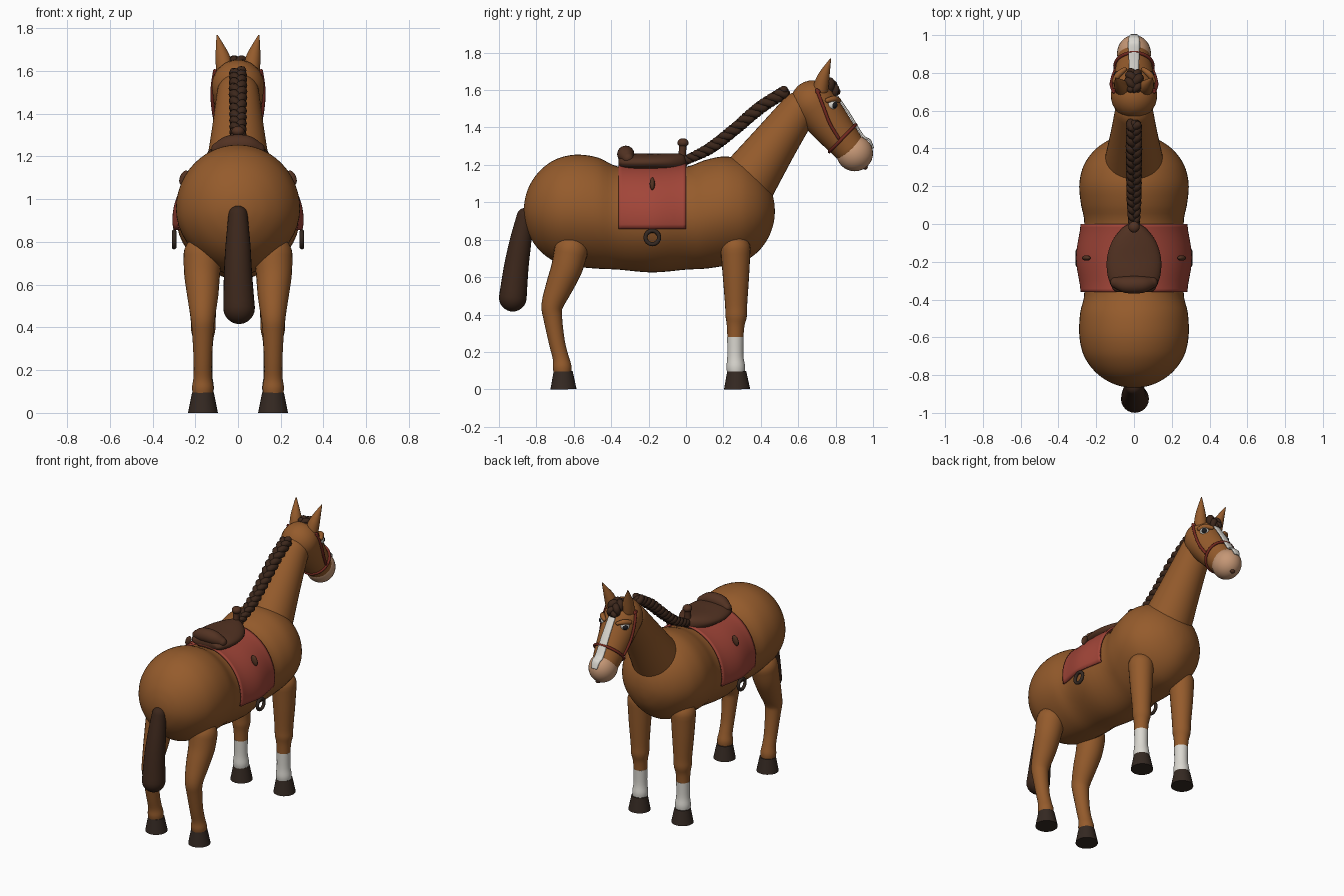
import bpy, bmesh
from math import sin, cos, pi, radians, sqrt
from mathutils import Vector

if "Cube" in bpy.data.objects:
    bpy.data.objects.remove(bpy.data.objects["Cube"])

def mat(name, *c):
    m = bpy.data.materials.new(name)
    m.diffuse_color = (*c, 1)
    m.use_nodes = True
    m.node_tree.nodes["Principled BSDF"].inputs["Base Color"].default_value = m.diffuse_color
    return m

COAT = mat("coat", 0.30, 0.105, 0.025)
HAIR = mat("hair", 0.045, 0.020, 0.011)
LEATHER = mat("leather", 0.085, 0.032, 0.016)
CLOTH = mat("cloth", 0.36, 0.06, 0.04)
STRAP = mat("strap", 0.17, 0.022, 0.014)
SKIN = mat("skin", 0.56, 0.31, 0.18)
WHITE = mat("white", 0.70, 0.68, 0.63)
HOOF = mat("hoof", 0.035, 0.022, 0.016)
BLACK = mat("black", 0.012, 0.012, 0.014)

def finish(ob, name, material):
    ob.name = name
    ob.data.materials.append(material)
    bpy.ops.object.select_all(action='DESELECT')
    ob.select_set(True)
    bpy.context.view_layer.objects.active = ob
    bpy.ops.object.shade_smooth_by_angle(angle=radians(45))
    return ob

def spline(pts, n):
    """Catmull-Rom samples through points of any dimension."""
    if n == 1:
        return [tuple(p) for p in pts]
    P = [pts[0], *pts, pts[-1]]
    out = []
    for i in range(1, len(P) - 2):
        a, b, c, d = P[i - 1:i + 3]
        for k in range(n):
            t = k / n
            out.append(tuple(0.5 * (2 * q + (r - p) * t + (2 * p - 5 * q + 4 * r - s) * t * t
                       + (3 * q - p - 3 * r + s) * t ** 3) for p, q, r, s in zip(a, b, c, d)))
    return out + [tuple(pts[-1])]

def skin(name, rings, material, closed=True, thick=0):
    """Bridge rows of points; closed rows become capped rings."""
    bm = bmesh.new()
    rows = [[bm.verts.new(p) for p in r] for r in rings]
    n = len(rows[0])
    for a, b in zip(rows, rows[1:]):
        for i in range(n if closed else n - 1):
            j = (i + 1) % n
            bm.faces.new((a[i], a[j], b[j], b[i]))
    if closed:
        bm.faces.new(rows[0])
        bm.faces.new(rows[-1])
    bmesh.ops.recalc_face_normals(bm, faces=bm.faces[:])
    me = bpy.data.meshes.new(name)
    bm.to_mesh(me)
    bm.free()
    ob = bpy.data.objects.new(name, me)
    bpy.context.collection.objects.link(ob)
    if thick:
        m = ob.modifiers.new("thickness", 'SOLIDIFY')
        m.thickness, m.offset = thick, 0
    return finish(ob, name, material)

def tube(name, stations, material, sides=24, n=4, ends=(True, True), ref=(1, 0, 0)):
    """Round tube through (x, y, z, radius) stations, with optional domed ends."""
    S = spline(stations, n)
    C = [Vector(s[:3]) for s in S]
    T = [(C[min(i + 1, len(C) - 1)] - C[max(i - 1, 0)]).normalized() for i in range(len(C))]
    data = [(c, t, s[3]) for c, t, s in zip(C, T, S)]
    steps = [k * pi / 12 for k in range(1, 6)] + [pi / 2 - 0.05]
    if ends[0]:
        c, t, r = data[0]
        data = [(c - t * r * sin(a), t, r * cos(a)) for a in reversed(steps)] + data
    if ends[1]:
        c, t, r = data[-1]
        data += [(c + t * r * sin(a), t, r * cos(a)) for a in steps]
    rings = []
    for c, t, r in data:
        u = Vector(ref)
        u = (u - t * u.dot(t)).normalized()
        v = t.cross(u)
        rings.append([c + (u * cos(a) + v * sin(a)) * r
                      for a in (2 * pi * i / sides for i in range(sides))])
    return skin(name, rings, material)

def ball(name, loc, size, material, rot=(0, 0, 0)):
    bpy.ops.mesh.primitive_uv_sphere_add(segments=28, ring_count=16, location=loc, rotation=rot)
    bpy.context.object.scale = size
    return finish(bpy.context.object, name, material)

def ring(name, loc, R, r, material, rot):
    bpy.ops.mesh.primitive_torus_add(location=loc, rotation=rot, major_radius=R, minor_radius=r,
                                     major_segments=36, minor_segments=10)
    return finish(bpy.context.object, name, material)

def braid(name, path, turns, a, b, r):
    """Three interwoven strands following a path in the y-z plane."""
    P = spline(path, 24)
    m = len(P) - 1
    for k in range(3):
        pts = []
        for i, (y, z, w) in enumerate(P):
            q, p = P[min(i + 1, m)], P[max(i - 1, 0)]
            t = Vector((0, q[0] - p[0], q[1] - p[1])).normalized()
            f = 2 * pi * (turns * i / m + k / 3)
            c = Vector((a * w * sin(f), y, z)) + Vector((0, -t.z, t.y)) * b * w * sin(2 * f)
            pts.append((*c, r * w))
        tube(f"{name}_strand", pts, HAIR, sides=10, n=1)

# body: domed rump, barrel and domed chest as (y, centre z, half height, half width)
A = [0.03, 0.15, 0.3, 0.5, 0.75, 1.0, 1.25]
B = [(-0.58 - 0.287 * cos(a), 0.955, 0.30 * sin(a), 0.29 * sin(a)) for a in A]
B += [(-0.58, 0.955, 0.30, 0.29), (-0.47, 0.942, 0.297, 0.285), (-0.36, 0.915, 0.275, 0.263),
      (-0.18, 0.903, 0.278, 0.287), (0, 0.915, 0.275, 0.263), (0.1, 0.935, 0.29, 0.28),
      (0.2, 0.952, 0.293, 0.29)]
B += [(0.2 + 0.275 * cos(a), 0.953, 0.293 * sin(a), 0.29 * sin(a)) for a in reversed(A)]
B = spline(B, 4)

def section(s, a, off=0):
    taper = 1 - 0.16 * max(0, -sin(a)) ** 2
    return ((s[3] + off) * cos(a) * taper, s[0], s[1] + (s[2] + off) * sin(a))

skin("body", [[section(s, 2 * pi * i / 48) for i in range(48)] for s in B], COAT)

# saddle blanket draped over the barrel
rows = []
for s in spline([s for s in B if -0.361 < s[0] < 0.001], 2):
    lo = (0.86 - s[1]) / s[2]
    rows.append([section(s, lo + (pi - 2 * lo) * i / 40, 0.014) for i in range(41)])
skin("saddle_blanket", rows, CLOTH, closed=False, thick=0.012)

# saddle: seat, cantle and horn
seat = [(-0.36, 0.09, 0.02), (-0.34, 0.115, 0.04), (-0.27, 0.14, 0.048), (-0.18, 0.143, 0.048),
        (-0.09, 0.115, 0.05), (-0.02, 0.06, 0.045), (0.005, 0.015, 0.015)]
skin("saddle_seat", [[(w * cos(a), y, 1.212 + h * sin(a)) for a in (2 * pi * i / 32 for i in range(32))]
                     for y, w, h in spline(seat, 4)], LEATHER)
tube("saddle_cantle", [(-0.095, -0.31, 1.235, 0.03), (-0.05, -0.32, 1.252, 0.043),
                       (0, -0.322, 1.257, 0.046), (0.05, -0.32, 1.252, 0.043),
                       (0.095, -0.31, 1.235, 0.03)], LEATHER, ref=(0, 0, 1))
tube("saddle_horn", [(0, -0.025, 1.19, 0.024), (0, -0.02, 1.26, 0.02), (0, -0.017, 1.3, 0.02)], LEATHER)
ball("horn_knob", (0, -0.016, 1.318), (0.03, 0.03, 0.024), LEATHER)

# neck, head and muzzle
tube("neck", [(0, 0.335, 1.12, 0.155), (0, 0.47, 1.31, 0.125), (0, 0.60, 1.49, 0.1)],
     COAT, 36, ends=(False, True))
tube("head", [(0, 0.68, 1.53, 0.123), (0, 0.78, 1.405, 0.107), (0, 0.87, 1.295, 0.088)], COAT, 36)
ball("muzzle", (0, 0.902, 1.262), (0.09, 0.098, 0.096), SKIN)
ball("mouth", (0, 0.958, 1.188), (0.018, 0.014, 0.014), LEATHER)

# white blaze down the face
blaze = spline([(0.795, 1.578, 0.024), (0.866, 1.476, 0.027), (0.941, 1.355, 0.03),
                (0.978, 1.33, 0.028), (0.997, 1.285, 0.02)], 5)
skin("blaze", [[(w * f, y + 0.005 - 5 * 0.8 * (w * f) ** 2, z + 0.004 - 5 * 0.6 * (w * f) ** 2)
                for f in (-1, -0.6, -0.2, 0.2, 0.6, 1)] for y, z, w in blaze],
     WHITE, closed=False, thick=0.008)

# bridle noseband
ring("noseband", (0, 0.837, 1.343), 0.101, 0.009, STRAP, (0.80, 0, 0))

# braided mane and short forelock
braid("mane", [(0.53, 1.592, 1), (0.395, 1.505, 1.05), (0.26, 1.39, 1), (0.13, 1.29, 0.95),
               (0.0, 1.225, 0.75)], 5, 0.021, 0.014, 0.021)
ball("mane_tip", (0, -0.005, 1.225), (0.028, 0.028, 0.028), HAIR)
braid("forelock", [(0.71, 1.645, 0.9), (0.765, 1.63, 1.2), (0.80, 1.585, 0.9)], 1, 0.024, 0.012, 0.02)

# tail
tube("tail", [(0, -0.86, 0.925, 0.045), (0, -0.885, 0.79, 0.058), (0, -0.908, 0.65, 0.066),
              (0.005, -0.926, 0.49, 0.074)], HAIR)

for s in (1, -1):
    # hind leg and hoof
    tube("hind_leg", [(s * 0.165, -0.615, 0.74, 0.09), (s * 0.168, -0.637, 0.65, 0.084),
                      (s * 0.165, -0.677, 0.55, 0.073), (s * 0.165, -0.715, 0.45, 0.058),
                      (s * 0.165, -0.712, 0.38, 0.05), (s * 0.165, -0.69, 0.25, 0.043),
                      (s * 0.165, -0.67, 0.17, 0.043), (s * 0.165, -0.662, 0.12, 0.05),
                      (s * 0.165, -0.66, 0.08, 0.045)], COAT, ends=(True, False))
    # front leg with white sock
    tube("front_leg", [(s * 0.165, 0.265, 0.75, 0.08), (s * 0.165, 0.267, 0.6, 0.07),
                       (s * 0.163, 0.268, 0.45, 0.059), (s * 0.163, 0.268, 0.39, 0.057),
                       (s * 0.163, 0.265, 0.33, 0.046), (s * 0.163, 0.263, 0.2, 0.04)],
         COAT, ends=(True, False))
    tube("front_sock", [(s * 0.163, 0.264, 0.28, 0.044), (s * 0.163, 0.264, 0.18, 0.043),
                        (s * 0.163, 0.266, 0.12, 0.05), (s * 0.163, 0.268, 0.08, 0.045)],
         WHITE, ends=(False, False))
    for name, y in (("hind_hoof", -0.655), ("front_hoof", 0.273)):
        tube(name, [(s * 0.164, y, 0, 0.07), (s * 0.164, y - 0.002, 0.096, 0.051)], HOOF,
             n=1, ends=(False, False))
    # ear
    tube("ear", [(s * 0.06, 0.718, 1.60, 0.042), (s * 0.073, 0.735, 1.67, 0.033),
                 (s * 0.097, 0.772, 1.765, 0.004)], COAT)
    # eye, pupil and brow
    ball("eye", (s * 0.077, 0.778, 1.522), (0.03, 0.03, 0.03), WHITE)
    ball("pupil", (s * 0.089, 0.79, 1.52), (0.019, 0.019, 0.019), BLACK)
    tube("brow", [(s * 0.103, 0.758, 1.545, 0.014), (s * 0.082, 0.792, 1.553, 0.017),
                  (s * 0.05, 0.818, 1.545, 0.012)], COAT, 12, ref=(0, 0, 1))
    # bridle cheek strap and button
    tube("cheek_strap", [(s * 0.108, 0.70, 1.60, 0.009), (s * 0.12, 0.735, 1.51, 0.009),
                         (s * 0.115, 0.77, 1.42, 0.009), (s * 0.1, 0.815, 1.345, 0.009)], STRAP, 10)
    ball("bridle_button", (s * 0.104, 0.705, 1.59), (0.014, 0.014, 0.014), STRAP)
    # blanket toggle and stirrup ring
    ball("blanket_toggle", (s * 0.252, -0.18, 1.10), (0.02, 0.014, 0.036), LEATHER, (0, s * -0.4, 0))
    ring("stirrup", (s * 0.299, -0.18, 0.812), 0.036, 0.011, HOOF, (0, pi / 2, 0))
